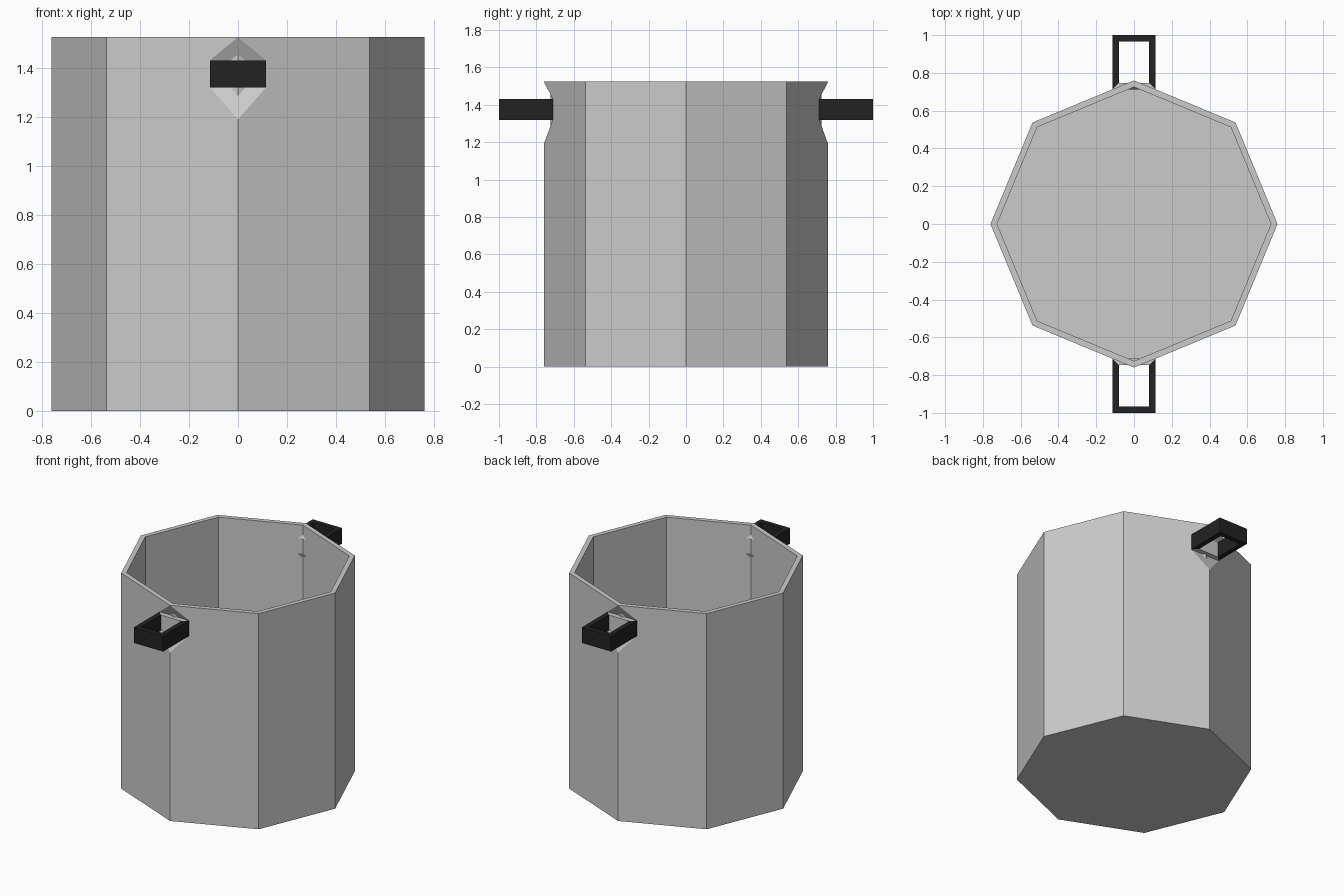
import bpy, bmesh, math

cube = bpy.data.objects.get("Cube")
if cube:
    bpy.data.objects.remove(cube, do_unlink=True)


def material(name, rgb):
    m = bpy.data.materials.new(name)
    m.use_nodes = True
    m.diffuse_color = (*rgb, 1)
    m.node_tree.nodes["Principled BSDF"].inputs["Base Color"].default_value = (*rgb, 1)
    return m


STEEL = material("light steel", (0.6, 0.6, 0.6))
BLACK = material("black plastic", (0.016, 0.016, 0.016))

R, R_IN, H, FLOOR = 0.76, 0.725, 1.525, 0.035
GRIP_W, GRIP_LOW, GRIP_HIGH, DENT_LOW = 0.115, 1.32, 1.43, 1.19
BAR = 0.035
ROOT = R - GRIP_W * math.tan(math.pi / 8)   # where the grip meets the wall


def build(name, faces, mats):
    """faces: list of (corner points, material index)"""
    bm = bmesh.new()
    for points, index in faces:
        bm.faces.new([bm.verts.new(p) for p in points]).material_index = index
    bmesh.ops.remove_doubles(bm, verts=bm.verts[:], dist=1e-4)
    mesh = bpy.data.meshes.new(name)
    bm.to_mesh(mesh)
    bm.free()
    for m in mats:
        mesh.materials.append(m)
    obj = bpy.data.objects.new(name, mesh)
    bpy.context.collection.objects.link(obj)
    return obj


def ring(r, z):
    return [(r * math.cos(i * math.pi / 4), r * math.sin(i * math.pi / 4), z)
            for i in range(8)]


# Pot body: eight walls, with the front and back corners dented for the grips
low, high = ring(R, 0), ring(R, H)
in_low, in_high = ring(R_IN, FLOOR), ring(R_IN, H)
body = [(low[::-1], 0), (in_low, 0)]
for i in range(8):
    j = (i + 1) % 8
    wall = [low[i], low[j]]
    for corner, zs in ((j, (DENT_LOW, GRIP_LOW, GRIP_HIGH)),
                       (i, (GRIP_HIGH, GRIP_LOW, DENT_LOW))):
        if corner == i:
            wall += [high[j], high[i]]
        if corner in (2, 6):
            s = 1 if corner == 2 else -1
            side = 1 if wall[0][0] + wall[1][0] > 0 else -1
            wall += [(0, s * R, z) if z == DENT_LOW else (side * GRIP_W, s * ROOT, z)
                     for z in zs]
    body.append((wall, 0))
    body.append(([in_low[j], in_low[i], in_high[i], in_high[j]], 0))
    body.append(([high[i], high[j], in_high[j], in_high[i]], 0))
for s in (-1, 1):
    for tip, z in ((H, GRIP_HIGH), (DENT_LOW, GRIP_LOW)):
        dent = [(0, s * R, tip), (GRIP_W, s * ROOT, z), (-GRIP_W, s * ROOT, z)]
        body.append((dent if (z == GRIP_HIGH) == (s < 0) else dent[::-1], 0))
build("pot_body", body, [STEEL])

# Grips: square loops whose inner bar is steel and open towards the pot
for s, name in ((-1, "front_grip"), (1, "back_grip")):
    def rect(w, near, far, z):
        return [(-w, s * near, z), (w, s * near, z), (w, s * far, z), (-w, s * far, z)]

    w_in = GRIP_W - BAR
    outer = [rect(GRIP_W, ROOT, 1, z) for z in (GRIP_LOW, GRIP_HIGH)]
    inner = [rect(w_in, ROOT + BAR, 1 - BAR, z) for z in (GRIP_LOW, GRIP_HIGH)]
    grip = []
    for k in range(4):
        n = (k + 1) % 4
        colour = 0 if k == 0 else 1
        quads = [[outer[1][k], outer[1][n], inner[1][n], inner[1][k]],
                 [outer[0][n], outer[0][k], inner[0][k], inner[0][n]],
                 [inner[0][n], inner[0][k], inner[1][k], inner[1][n]]]
        if k:
            quads.append([outer[0][k], outer[0][n], outer[1][n], outer[1][k]])
        grip += [(q if s > 0 else q[::-1], colour) for q in quads]
    build(name, grip, [STEEL, BLACK])
